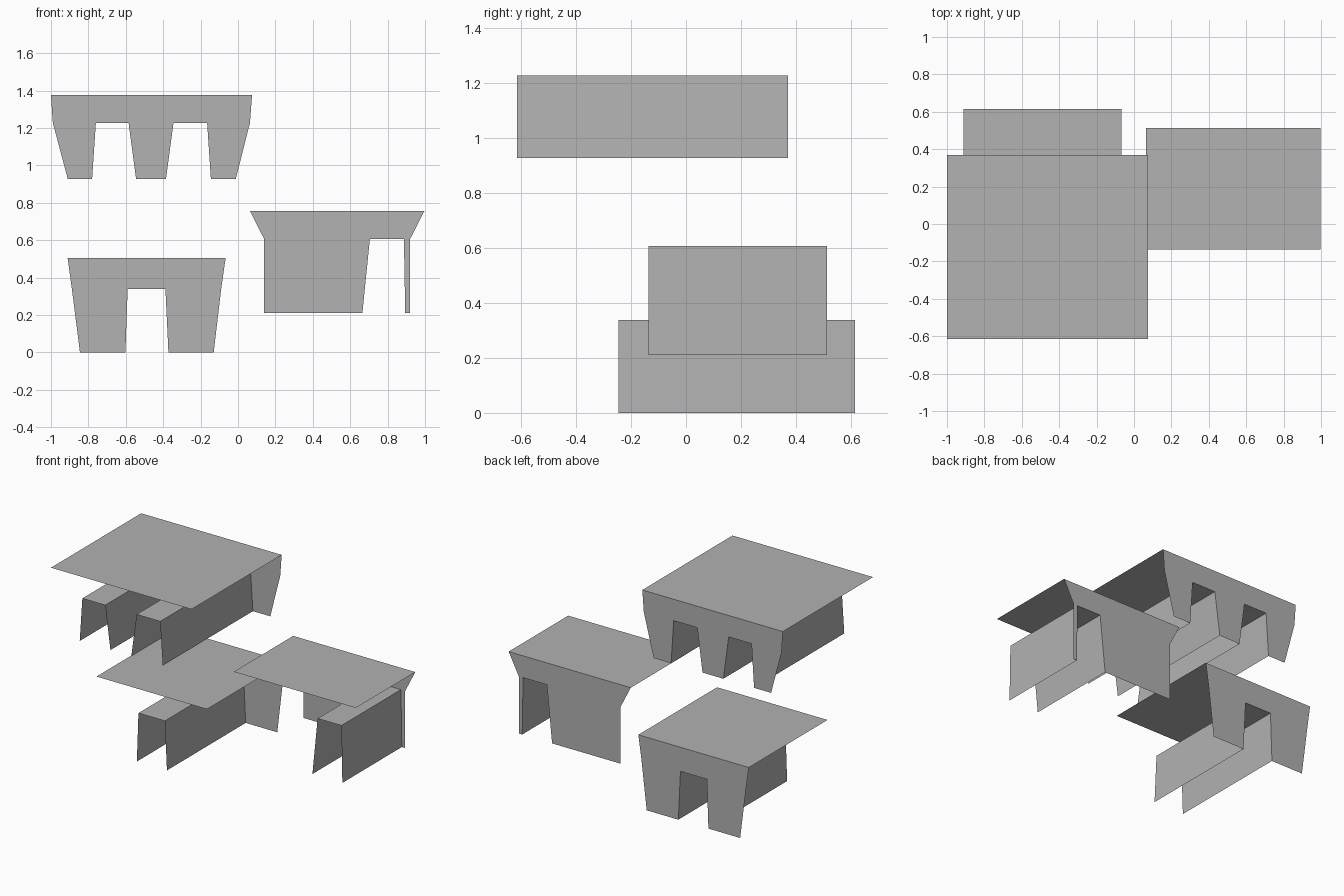
import bpy
import bmesh

cube = bpy.data.objects.get("Cube")
if cube:
    bpy.data.objects.remove(cube, do_unlink=True)

# Single plain grey
GREY = (0.445, 0.445, 0.445, 1.0)
grey = bpy.data.materials.new("plain_grey")
grey.use_nodes = True
grey.diffuse_color = GREY
grey.node_tree.nodes["Principled BSDF"].inputs["Base Color"].default_value = GREY


def finish(bm, name):
    mesh = bpy.data.meshes.new(name)
    bm.to_mesh(mesh)
    bm.free()
    mesh.materials.append(grey)
    obj = bpy.data.objects.new(name, mesh)
    bpy.context.scene.collection.objects.link(obj)
    return obj


def flat_panel(name, points):
    """One open sheet with the given outline."""
    bm = bmesh.new()
    bm.faces.new([bm.verts.new(p) for p in points])
    finish(bm, name)


def passage(name, profile, front, back):
    """Sweep an open x-z profile from front to back."""
    bm = bmesh.new()
    near = [bm.verts.new((x, front, z)) for x, z in profile]
    far = [bm.verts.new((x, back, z)) for x, z in profile]
    for i in range(len(profile) - 1):
        bm.faces.new((near[i], near[i + 1], far[i + 1], far[i]))
    finish(bm, name)


def shelter(name, left_edge, notches, right_edge, front, back):
    """Roof sheet, notched back wall and a passage behind each notch.
    left_edge runs from the roof down, right_edge from the ground up."""
    x0, top = left_edge[0]
    x1 = right_edge[-1][0]
    flat_panel(name + "_roof", [(x0, front, top), (x1, front, top),
                                (x1, back, top), (x0, back, top)])
    outline = left_edge + [p for n in notches for p in n] + right_edge
    flat_panel(name + "_back_wall", [(x, back, z) for x, z in reversed(outline)][::-1])
    for i, notch in enumerate(notches):
        passage(f"{name}_passage_{i + 1}", notch, front, back)


def notch(foot_l, head_l, head_r, foot_r, base, head):
    return [(foot_l, base), (head_l, head), (head_r, head), (foot_r, base)]


# Large upper shelter with two passages
shelter("upper_shelter",
        [(-1.0, 1.375), (-0.99, 1.227), (-0.91, 0.927)],
        [notch(-0.78, -0.76, -0.585, -0.545, 0.927, 1.227),
         notch(-0.385, -0.345, -0.165, -0.145, 0.927, 1.227)],
        [(-0.012, 0.927), (0.064, 1.227), (0.075, 1.375)],
        -0.615, 0.37)

# Middle shelter with an off-centre passage
shelter("middle_shelter",
        [(0.063, 0.757), (0.14, 0.606), (0.14, 0.211)],
        [notch(0.665, 0.705, 0.887, 0.894, 0.211, 0.606)],
        [(0.92, 0.211), (0.92, 0.606), (0.997, 0.757)],
        -0.137, 0.513)

# Lower shelter with one central passage
shelter("lower_shelter",
        [(-0.911, 0.505), (-0.888, 0.338), (-0.845, 0.0)],
        [notch(-0.602, -0.59, -0.388, -0.372, 0.0, 0.338)],
        [(-0.13, 0.0), (-0.09, 0.338), (-0.066, 0.505)],
        -0.245, 0.615)
